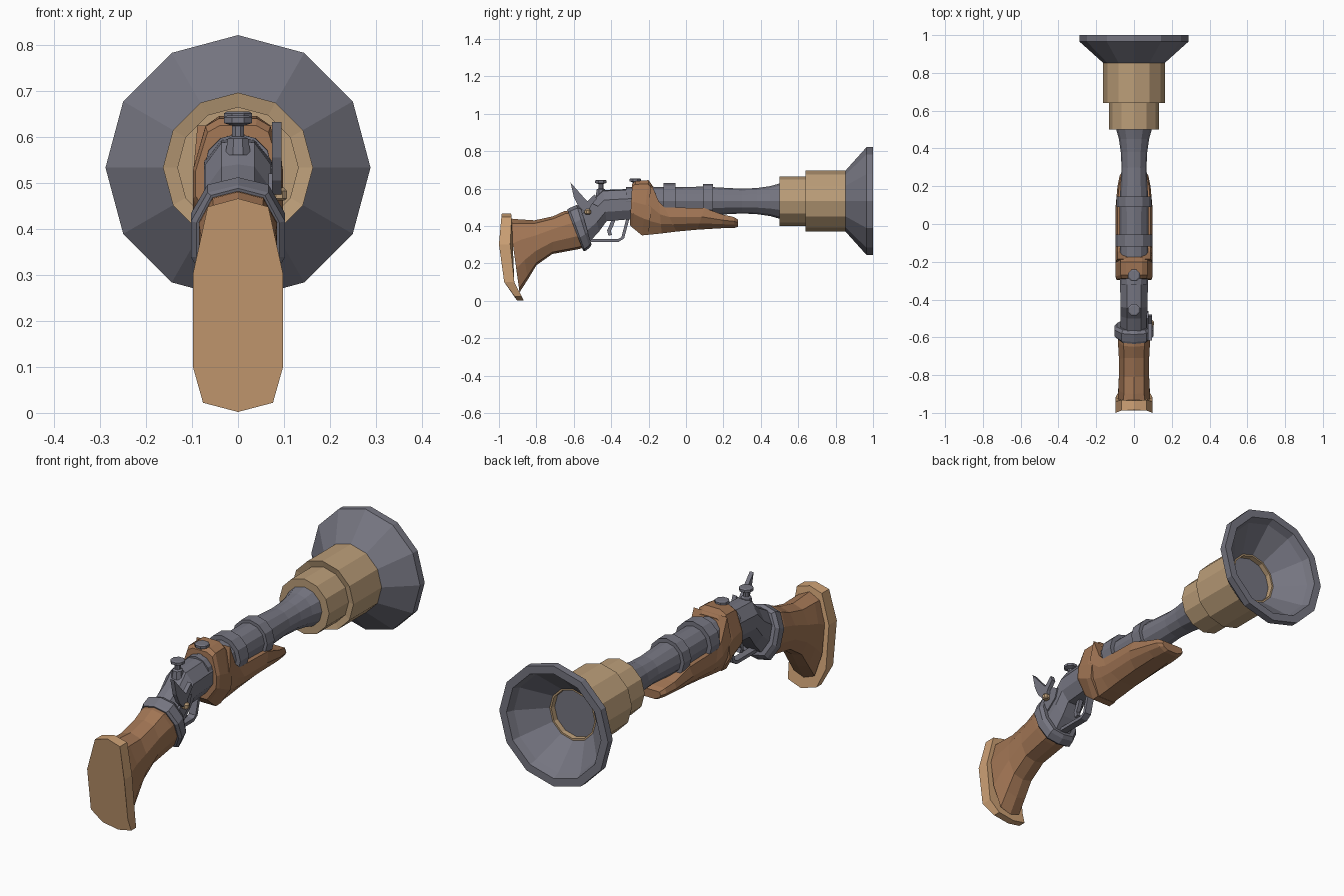
import bpy, bmesh, math

AXIS_Z = 0.533


def material(name, rgb):
    m = bpy.data.materials.new(name)
    m.diffuse_color = (*rgb, 1)
    return m


METAL = material("dark_steel", (0.18, 0.18, 0.22))
BRASS = material("pale_brass", (0.50, 0.34, 0.19))
WOOD = material("walnut", (0.36, 0.18, 0.09))
BUTT = material("light_wood", (0.62, 0.36, 0.18))


def finish(name, bm, mat):
    bmesh.ops.recalc_face_normals(bm, faces=bm.faces)
    me = bpy.data.meshes.new(name)
    bm.to_mesh(me)
    bm.free()
    me.materials.append(mat)
    ob = bpy.data.objects.new(name, me)
    bpy.context.collection.objects.link(ob)
    return ob


def skin(name, rings, mat):
    """Bridge equal-length rings of points and cap both ends."""
    bm = bmesh.new()
    vr = [[bm.verts.new(p) for p in ring] for ring in rings]
    n = len(vr[0])
    for a, b in zip(vr, vr[1:]):
        for i in range(n):
            j = (i + 1) % n
            bm.faces.new((a[i], a[j], b[j], b[i]))
    bm.faces.new(vr[0])
    bm.faces.new(vr[-1])
    return finish(name, bm, mat)


def lathe_y(name, profile, mat, n=12):
    """Profile of (y, radius) turned about the barrel axis."""
    return skin(name, [[(r * math.sin(2 * math.pi * i / n), y,
                         AXIS_Z + r * math.cos(2 * math.pi * i / n))
                        for i in range(n)] for y, r in profile], mat)


def lathe_z(name, x, y, profile, mat, n=8):
    """Profile of (z, radius) turned about an upright axis."""
    return skin(name, [[(x + r * math.cos(2 * math.pi * (i + .5) / n),
                         y + r * math.sin(2 * math.pi * (i + .5) / n), z)
                        for i in range(n)] for z, r in profile], mat)


def loft(name, sections, half, mat):
    """Sections (y_top, z_top, y_bottom, z_bottom, half_width) with a mirrored outline."""
    outline = half + [(-u, v) for u, v in reversed(half) if u > 0]
    return skin(name, [[(u * w, yb + (yt - yb) * v, zb + (zt - zb) * v)
                        for u, v in outline]
                       for yt, zt, yb, zb, w in sections], mat)


def plate(name, pts, x, thick, mat):
    """Side outline (y, z) given thickness in x."""
    return skin(name, [[(x + s * thick / 2, y, z) for y, z in pts] for s in (-1, 1)], mat)


def strip(name, path, width, thick, mat):
    """Flat bar following a (y, z) path, centred on x = 0."""
    rings = []
    for i, (y, z) in enumerate(path):
        a, b = path[max(i - 1, 0)], path[min(i + 1, len(path) - 1)]
        d = math.hypot(b[0] - a[0], b[1] - a[1])
        ny, nz = -(b[1] - a[1]) / d * thick / 2, (b[0] - a[0]) / d * thick / 2
        rings.append([(sx * width / 2, y + s * ny, z + s * nz)
                      for sx, s in ((-1, -1), (1, -1), (1, 1), (-1, 1))])
    return skin(name, rings, METAL)


# Barrel and hollow bell muzzle
lathe_y("barrel", [(-0.32, 0.074), (0.1, 0.077), (0.3, 0.066), (0.38, 0.07),
                   (0.45, 0.08), (0.51, 0.097)], METAL)
lathe_y("bell_muzzle", [(0.83, 0.14), (0.85, 0.16), (0.965, 0.288), (1.0, 0.288),
                        (1.0, 0.25), (0.965, 0.235), (0.85, 0.118), (0.66, 0.105)], METAL)

# Stepped collars behind the bell, bored through for the muzzle
lathe_y("small_collar", [(0.50, 0.132), (0.65, 0.132)], BRASS)
lathe_y("large_collar", [(0.655, 0.10), (0.64, 0.163), (0.855, 0.163), (0.855, 0.115),
                         (0.66, 0.105)], BRASS)

# Barrel bands
for i, (y0, y1, r) in enumerate([(0.09, 0.145, 0.092), (-0.12, -0.055, 0.097)]):
    lathe_y(f"barrel_band_{i + 1}", [(y0, r), (y1, r)], METAL)

# Receiver, bent down towards the wrist
RECEIVER = [(0, 1), (0.5, 0.97), (1, 0.68), (1, 0.3), (0.55, 0)]
loft("receiver", [(-0.60, 0.485, -0.52, 0.31, 0.072),
                  (-0.50, 0.54, -0.465, 0.37, 0.072),
                  (-0.445, 0.592, -0.425, 0.425, 0.072),
                  (-0.25, 0.60, -0.25, 0.44, 0.074)], RECEIVER, METAL)

# Wrist collar and shoulder stock
STOCK = [(0, 1), (0.65, 0.93), (1, 0.66), (1, 0.32), (0.65, 0.05), (0, 0)]
loft("wrist_collar", [(-0.635, 0.488, -0.55, 0.268, 0.09),
                      (-0.625, 0.495, -0.54, 0.265, 0.102),
                      (-0.585, 0.512, -0.515, 0.283, 0.102),
                      (-0.565, 0.505, -0.505, 0.30, 0.09)], STOCK, METAL)
loft("shoulder_stock", [(-0.60, 0.485, -0.53, 0.288, 0.085),
                        (-0.65, 0.480, -0.58, 0.275, 0.085),
                        (-0.71, 0.452, -0.715, 0.25, 0.08),
                        (-0.81, 0.43, -0.80, 0.19, 0.08),
                        (-0.90, 0.436, -0.845, 0.115, 0.083),
                        (-0.945, 0.44, -0.89, 0.045, 0.085)], STOCK, WOOD)

# Butt plate, bowed outward
BUTT_SIDE = [(0, 0.466, -0.985, -0.935), (0.066, 0.448, -0.987, -0.932),
             (0.098, 0.302, -1.0, -0.94), (0.098, 0.10, -0.972, -0.918),
             (0.076, 0.022, -0.915, -0.878), (0, 0.002, -0.904, -0.868)]
butt = BUTT_SIDE + [(-p[0], *p[1:]) for p in reversed(BUTT_SIDE) if p[0] > 0]
skin("butt_plate", [[(p[0], p[k], p[1]) for p in butt] for k in (2, 3)], BUTT)

# Fore-end with a hump that wraps over the receiver
FORE = [(0.42, 1), (0.72, 0.93), (1, 0.55), (1, 0.3), (0.5, 0)]
loft("fore_end", [(-0.288, 0.625, -0.30, 0.405, 0.092),
                  (-0.27, 0.64, -0.285, 0.39, 0.098),
                  (-0.20, 0.645, -0.236, 0.35, 0.098),
                  (-0.175, 0.61, -0.20, 0.352, 0.098)], FORE, WOOD)
CRADLE = [(0.9, 1), (1, 0.6), (0.85, 0.3), (0.45, 0)]
loft("fore_end_cradle", [(-0.185, 0.625, -0.23, 0.35, 0.098),
                         (-0.145, 0.53, -0.13, 0.36, 0.098),
                         (-0.115, 0.50, -0.05, 0.37, 0.098),
                         (0.10, 0.495, 0.06, 0.38, 0.098),
                         (0.20, 0.46, 0.19, 0.388, 0.088),
                         (0.255, 0.448, 0.26, 0.39, 0.076),
                         (0.277, 0.435, 0.277, 0.395, 0.06)], CRADLE, WOOD)

# Thumb screws on top
for i, (y, top) in enumerate([(-0.455, 0.646), (-0.272, 0.655)]):
    lathe_z(f"thumb_screw_{i + 1}", 0, y,
            [(0.56, 0.03), (top - 0.05, 0.024), (top - 0.045, 0.014), (top - 0.022, 0.014),
             (top - 0.016, 0.033), (top - 0.004, 0.033), (top, 0.026)], METAL)

# Hammer, pan and pivot on the right side
plate("hammer", [(-0.617, 0.632), (-0.60, 0.555), (-0.575, 0.505), (-0.545, 0.475),
                 (-0.515, 0.475), (-0.51, 0.515), (-0.54, 0.545)], 0.084, 0.02, METAL)
plate("hammer_jaw", [(-0.535, 0.525), (-0.487, 0.57), (-0.478, 0.545), (-0.515, 0.50)],
      0.084, 0.02, METAL)
plate("lock_plate", [(-0.56, 0.46), (-0.50, 0.52), (-0.46, 0.50), (-0.475, 0.455),
                     (-0.53, 0.41)], 0.072, 0.012, METAL)
lathe_z("pan_screw", 0.09, -0.525, [(0.462, 0.012), (0.466, 0.018), (0.482, 0.018),
                                    (0.49, 0.01)], BRASS)

# Trigger and guard
strip("trigger_guard", [(-0.53, 0.325), (-0.50, 0.323), (-0.36, 0.323), (-0.338, 0.337),
                        (-0.312, 0.435)], 0.035, 0.016, METAL)
strip("trigger", [(-0.385, 0.44), (-0.40, 0.40), (-0.412, 0.375), (-0.405, 0.35)],
      0.02, 0.02, METAL)
